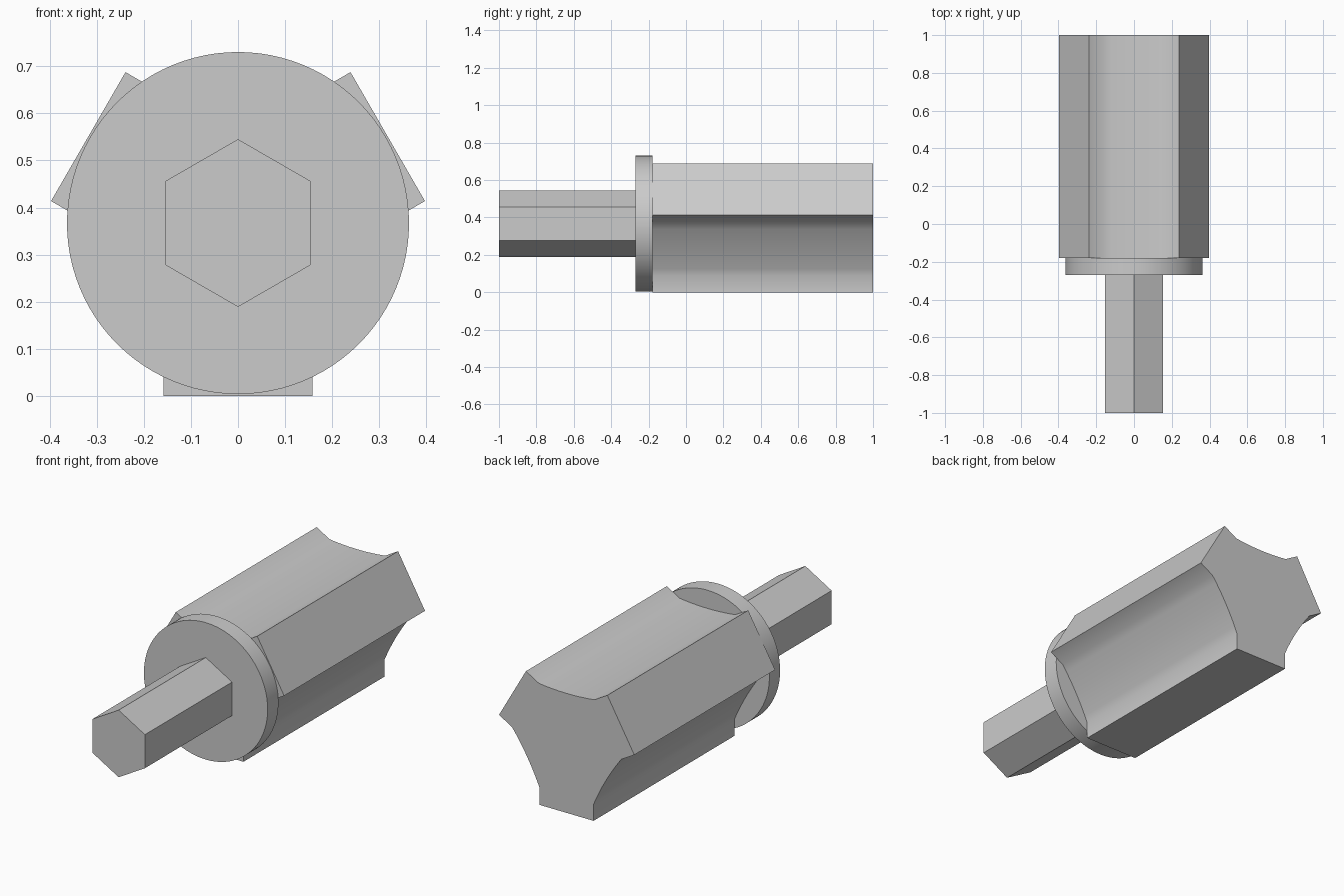
import bpy, bmesh
from math import sin, cos, pi, radians
from mathutils import Vector, Matrix

cube = bpy.data.objects.get("Cube")
if cube:
    bpy.data.objects.remove(cube, do_unlink=True)

AXIS_Z = 0.367

steel = bpy.data.materials.new("grey steel")
steel.use_nodes = True
GREY = (0.6, 0.6, 0.6, 1)
steel.diffuse_color = GREY
steel.node_tree.nodes["Principled BSDF"].inputs["Base Color"].default_value = GREY


def extrude_profile(name, profile, y0, y1):
    """Sweep a closed (x, z) profile, centred on the axis, from y0 to y1."""
    bm = bmesh.new()
    face = bm.faces.new([bm.verts.new((p.x, y0, p.y + AXIS_Z)) for p in profile])
    swept = bmesh.ops.extrude_face_region(bm, geom=[face], use_keep_orig=True)
    moved = [g for g in swept["geom"] if isinstance(g, bmesh.types.BMVert)]
    bmesh.ops.translate(bm, verts=moved, vec=(0, y1 - y0, 0))
    bmesh.ops.recalc_face_normals(bm, faces=bm.faces)
    mesh = bpy.data.meshes.new(name)
    bm.to_mesh(mesh)
    bm.free()
    mesh.materials.append(steel)
    obj = bpy.data.objects.new(name, mesh)
    bpy.context.collection.objects.link(obj)
    bpy.ops.object.select_all(action='DESELECT')
    obj.select_set(True)
    bpy.context.view_layer.objects.active = obj
    bpy.ops.object.shade_smooth_by_angle(angle=radians(30))
    return obj


def ring(radius, sides):
    return [Vector((radius * sin(2 * pi * i / sides), radius * cos(2 * pi * i / sides)))
            for i in range(sides)]


def lobed_profile(reach=0.367, half=0.158, wall=0.088, sag=0.01, steps=8):
    """Three flat-ended lobes joined by shallow hollow flutes."""
    points = []
    for k in range(3):
        turn = Matrix.Rotation(radians(120 * k), 2)
        after = Matrix.Rotation(radians(120 * (k + 1)), 2)
        points += [turn @ Vector((-half, -reach)), turn @ Vector((half, -reach))]
        # flute between this lobe and the next
        start = turn @ Vector((half, wall - reach))
        end = after @ Vector((-half, wall - reach))
        inward = -(start + end).normalized()
        for i in range(steps + 1):
            t = i / steps
            points.append(start.lerp(end, t) + inward * sag * 4 * t * (1 - t))
    return points


# Hexagonal drive shank, round collar and fluted body along one axis
extrude_profile("hex_shank", ring(0.178, 6), -1.0, -0.27)
extrude_profile("collar", ring(0.363, 96), -0.27, -0.18)
extrude_profile("fluted_body", lobed_profile(), -0.18, 1.0)
